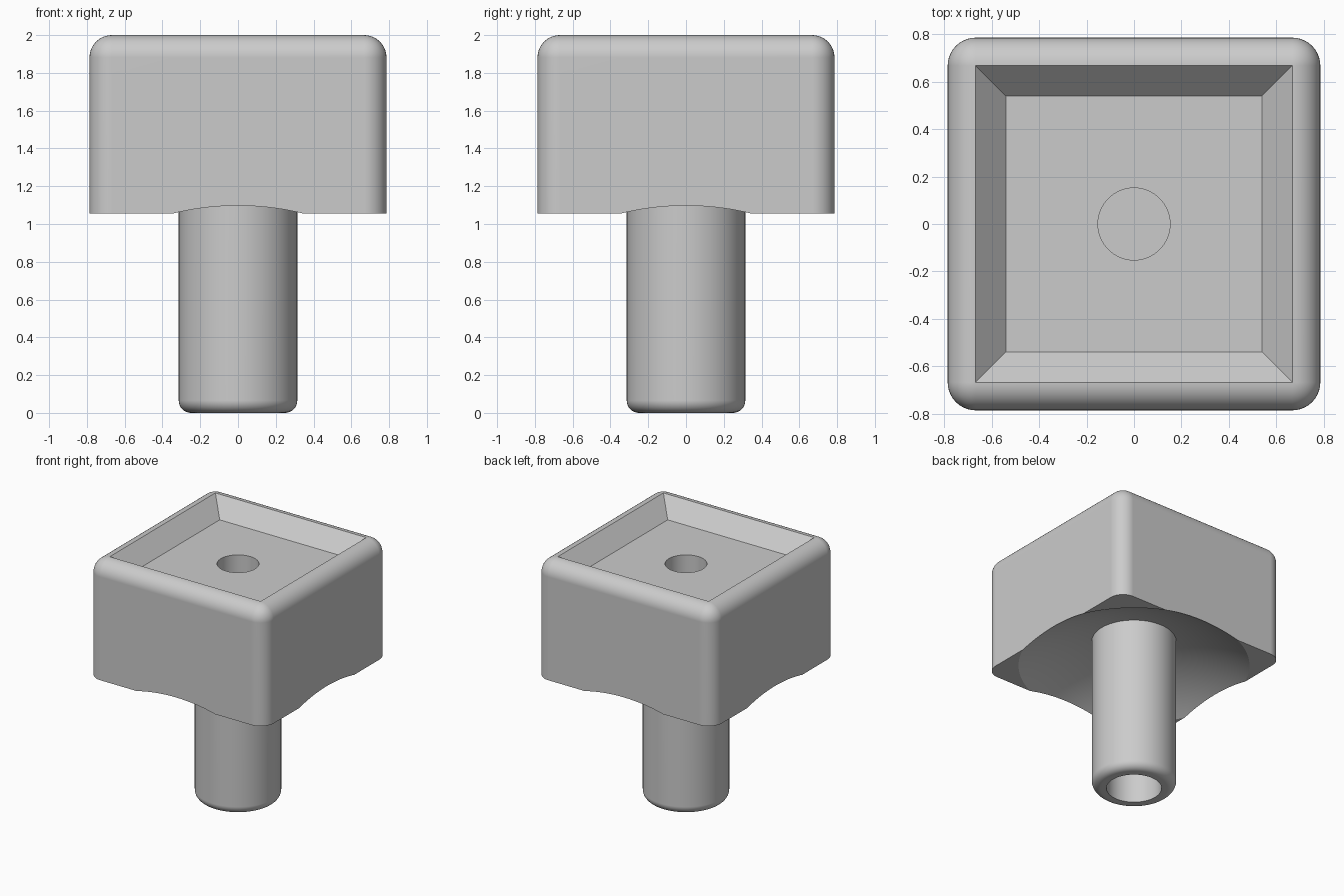
import bpy, bmesh, math
from mathutils import Matrix

cube = bpy.data.objects.get("Cube")
if cube:
    bpy.data.objects.remove(cube, do_unlink=True)

grey = bpy.data.materials.new("plain grey")
grey.use_nodes = True
COLOUR = (0.6, 0.6, 0.6, 1)
grey.diffuse_color = COLOUR
grey.node_tree.nodes["Principled BSDF"].inputs["Base Color"].default_value = COLOUR


def add_object(name, bm):
    bmesh.ops.recalc_face_normals(bm, faces=bm.faces)
    mesh = bpy.data.meshes.new(name)
    bm.to_mesh(mesh)
    bm.free()
    mesh.materials.append(grey)
    obj = bpy.data.objects.new(name, mesh)
    bpy.context.collection.objects.link(obj)
    return obj


def lathe(name, profile, steps=96):
    """Spin a closed (radius, z) profile around the z axis."""
    bm = bmesh.new()
    verts = [bm.verts.new((r, 0, z)) for r, z in profile]
    edges = [bm.edges.new(pair) for pair in zip(verts, verts[1:])]
    bmesh.ops.spin(bm, geom=verts + edges, axis=(0, 0, 1), cent=(0, 0, 0),
                   angle=math.tau, steps=steps)
    bmesh.ops.remove_doubles(bm, verts=bm.verts, dist=1e-5)
    return add_object(name, bm)


def activate(obj):
    bpy.ops.object.select_all(action='DESELECT')
    obj.select_set(True)
    bpy.context.view_layer.objects.active = obj


def cut(obj, cutter):
    cutter.hide_render = True
    mod = obj.modifiers.new("cut", 'BOOLEAN')
    mod.operation = 'DIFFERENCE'
    mod.solver = 'EXACT'
    mod.object = cutter
    activate(obj)
    bpy.ops.object.modifier_apply(modifier=mod.name)
    bpy.data.objects.remove(cutter, do_unlink=True)


def smooth(obj):
    activate(obj)
    bpy.ops.object.shade_smooth_by_angle(angle=math.radians(25))
    mod = obj.modifiers.new("flat panels", 'WEIGHTED_NORMAL')
    mod.keep_sharp = True


HALF, BASE, TOP, ROUND = 0.786, 1.055, 2.0, 0.118
FLOOR, PIN_R = 1.867, 0.314

# Head: block with rounded sides and top rim
bm = bmesh.new()
bmesh.ops.create_cube(bm, size=1, matrix=Matrix.Translation((0, 0, (BASE + TOP) / 2))
                      @ Matrix.Diagonal((2 * HALF, 2 * HALF, TOP - BASE, 1)))
rounded = [e for e in bm.edges if max(v.co.z for v in e.verts) > BASE + 0.1]
bmesh.ops.bevel(bm, geom=rounded, offset=ROUND, offset_type='OFFSET',
                segments=10, profile=0.5, affect='EDGES')

# Sloped square recess sunk into the top
bm.faces.ensure_lookup_table()
top_face = max(bm.faces, key=lambda f: f.calc_center_median().z)
bmesh.ops.inset_region(bm, faces=[top_face], thickness=0.127, use_even_offset=True)
for v in top_face.verts:
    v.co.z = FLOOR
head = add_object("head", bm)

# Shallow spherical hollow underneath
RIM, RISE = 0.86, 0.24
R = (RIM ** 2 + RISE ** 2) / (2 * RISE)
centre = BASE + RISE - R
angles = [math.asin(1.0 / R) * i / 20 for i in range(21)]
dome = [(R * math.sin(a), centre + R * math.cos(a)) for a in angles]
cut(head, lathe("hollow_cutter", dome + [(1.0, 0.7), (0, 0.7)], 128))

# Blind hole in the recess floor
cut(head, lathe("hole_cutter", [(0, 1.45), (0.152, 1.45), (0.152, 2.1), (0, 2.1)]))
smooth(head)

# Pin: rounded lower end with a blind bore
BORE, FILLET = 0.205, 0.066
arc = [(PIN_R - FILLET + FILLET * math.sin(a), FILLET - FILLET * math.cos(a))
       for a in [math.pi / 2 * i / 8 for i in range(9)]]
pin = lathe("pin", [(0, 0.95), (BORE, 0.95), (BORE, 0)] + arc
            + [(PIN_R, 1.32), (0, 1.32)])
smooth(pin)
